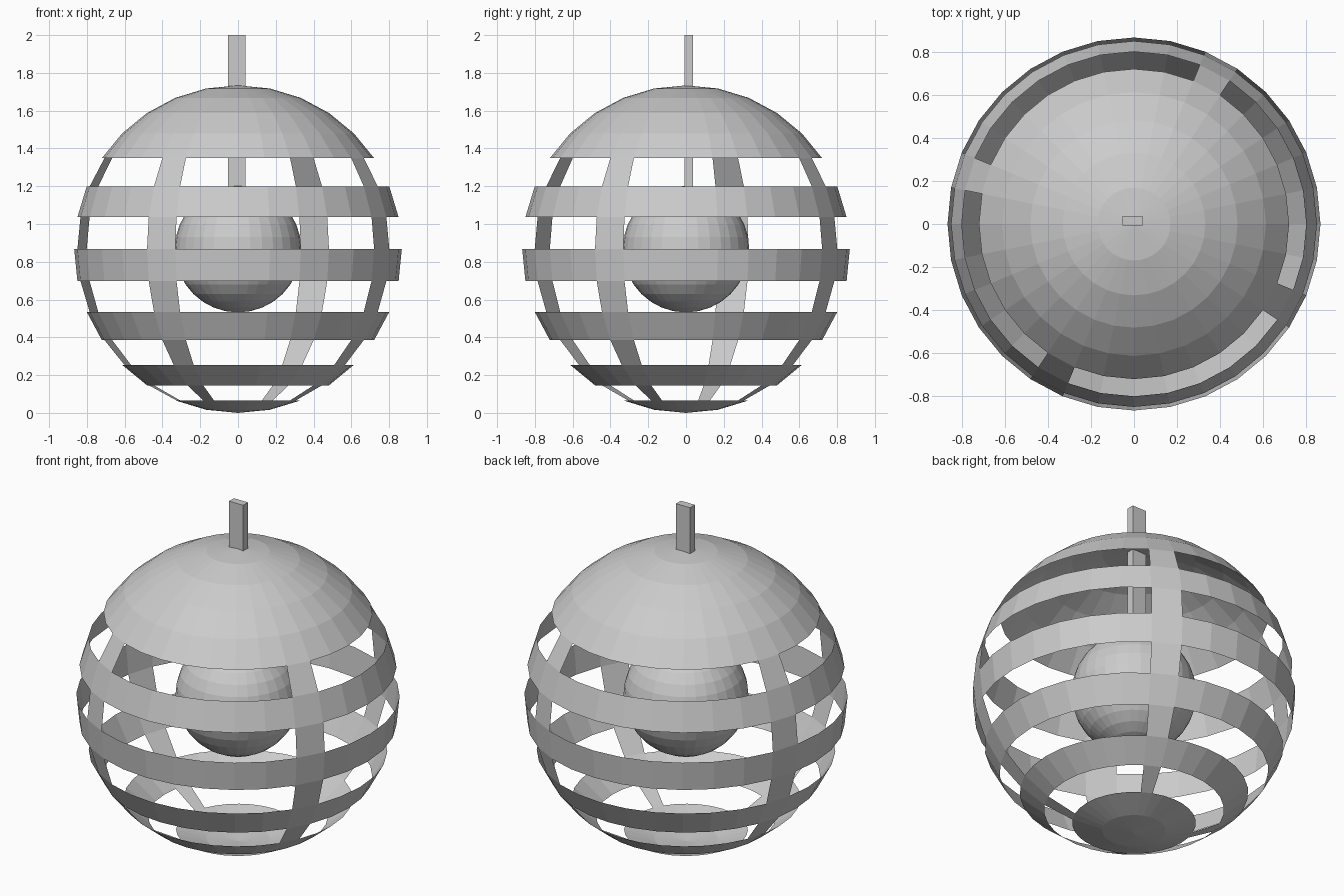
import bpy, bmesh, math
from mathutils import Matrix, Vector

if "Cube" in bpy.data.objects:
    bpy.data.objects.remove(bpy.data.objects["Cube"])

R = 0.867            # cage radius, also height of its centre
SEG, RINGS = 32, 16
STEP = math.pi / RINGS


def make_object(name, bm):
    mesh = bpy.data.meshes.new(name)
    bm.to_mesh(mesh)
    bm.free()
    ob = bpy.data.objects.new(name, mesh)
    bpy.context.collection.objects.link(ob)
    return ob


def sphere(radius):
    bm = bmesh.new()
    bmesh.ops.create_uvsphere(bm, u_segments=SEG, v_segments=RINGS, radius=radius)
    return bm


# Slatted cage: open sphere shell with window rows cut out, leaving four upright ribs
open_rows = {5, 7, 9, 11, 13}
rib_columns = {5, 14, 21, 29}
bm = sphere(R)
cut = []
for f in bm.faces:
    c = f.calc_center_median()
    row = int(math.atan2(c.xy.length, c.z) / STEP)
    col = int((math.atan2(c.y, c.x) % math.tau) / (math.tau / SEG))
    if row in open_rows and col not in rib_columns:
        cut.append(f)
bmesh.ops.delete(bm, geom=cut, context='FACES')
bmesh.ops.translate(bm, verts=bm.verts, vec=(0, 0, R))
make_object("slatted_cage", bm)

# Inner ball
bm = sphere(0.335)
bmesh.ops.translate(bm, verts=bm.verts, vec=(0, 0, R))
make_object("inner_ball", bm)

# Hanging rod, from the ball up through the cap
lo, hi = Vector((-0.053, -0.008, 1.17)), Vector((0.039, 0.037, 2.0))
bm = bmesh.new()
bmesh.ops.create_cube(bm, size=1, matrix=Matrix.LocRotScale((lo + hi) / 2, None, hi - lo))
make_object("hanging_rod", bm)
